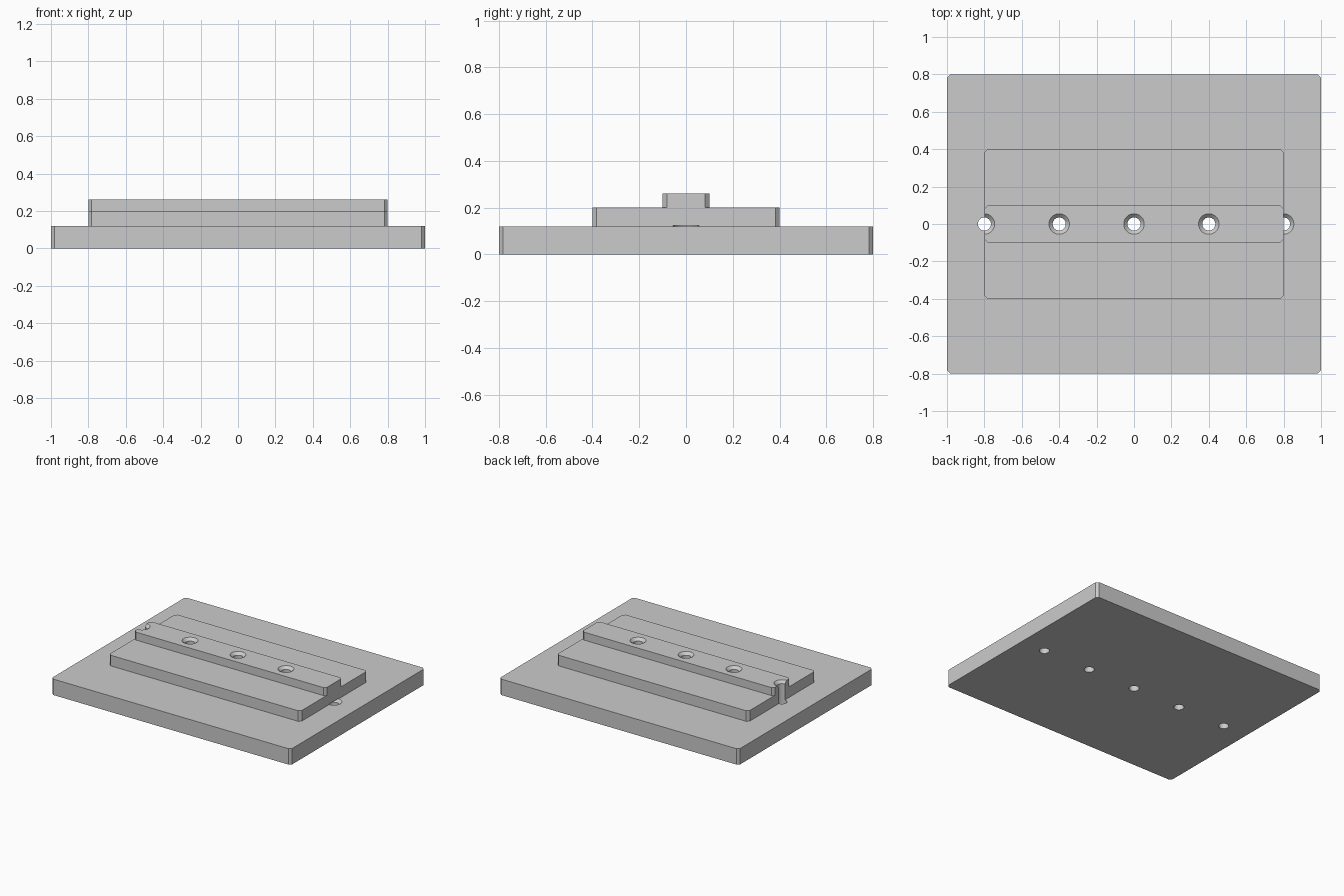
import bpy, bmesh, math

if "Cube" in bpy.data.objects:
    bpy.data.objects.remove(bpy.data.objects["Cube"])

grey = bpy.data.materials.new("light_grey")
grey.diffuse_color = (0.6, 0.6, 0.6, 1)
grey.use_nodes = True
grey.node_tree.nodes["Principled BSDF"].inputs["Base Color"].default_value = grey.diffuse_color

HOLE_R, SINK_R, SINK_D = 0.035, 0.055, 0.02
CORNER = 0.018
SEG = 32


def make_object(name, bm):
    mesh = bpy.data.meshes.new(name)
    bmesh.ops.recalc_face_normals(bm, faces=bm.faces)
    bm.to_mesh(mesh)
    bm.free()
    obj = bpy.data.objects.new(name, mesh)
    bpy.context.collection.objects.link(obj)
    mesh.materials.append(grey)
    return obj


def plate(name, hx, hy, z0, z1):
    """Block with its four upright corners cut off."""
    c = CORNER
    outline = [(hx - c, -hy), (hx, -hy + c), (hx, hy - c), (hx - c, hy),
               (-hx + c, hy), (-hx, hy - c), (-hx, -hy + c), (-hx + c, -hy)]
    bm = bmesh.new()
    face = bm.faces.new([bm.verts.new((x, y, z0)) for x, y in outline])
    ext = bmesh.ops.extrude_face_region(bm, geom=[face])
    top = [v for v in ext["geom"] if isinstance(v, bmesh.types.BMVert)]
    bmesh.ops.translate(bm, verts=top, vec=(0, 0, z1 - z0))
    return make_object(name, bm)


def add_drill(bm, x, profile):
    """Revolve a bottom-to-top list of (radius, z) into a closed cutter."""
    rings = []
    for r, z in profile:
        angles = [(i + 0.5) * math.tau / SEG for i in range(SEG)]
        rings.append([bm.verts.new((x + r * math.cos(a), r * math.sin(a), z))
                      for a in angles])
    for lo, hi in zip(rings, rings[1:]):
        for i in range(SEG):
            j = (i + 1) % SEG
            bm.faces.new((lo[i], lo[j], hi[j], hi[i]))
    bm.faces.new(rings[0][::-1])
    bm.faces.new(rings[-1])


def drill(obj, holes):
    """Cut every (x, profile) hole out of the part."""
    bm = bmesh.new()
    for x, profile in holes:
        add_drill(bm, x, profile)
    cutter = make_object(obj.name + "_cutter", bm)
    cutter.hide_render = True
    mod = obj.modifiers.new("holes", 'BOOLEAN')
    mod.operation = 'DIFFERENCE'
    mod.solver = 'EXACT'
    mod.object = cutter
    bpy.context.view_layer.objects.active = obj
    bpy.ops.object.modifier_apply(modifier=mod.name)
    bpy.data.objects.remove(cutter, do_unlink=True)
    obj.select_set(True)
    bpy.ops.object.shade_smooth_by_angle(angle=math.radians(25))
    obj.select_set(False)


def straight(z0, z1, r=HOLE_R):
    return [(r, z0 - 0.02), (r, z1 + 0.02)]


def countersunk(z0, z1):
    return [(HOLE_R, z0 - 0.02), (HOLE_R, z1 - SINK_D),
            (SINK_R, z1), (SINK_R, z1 + 0.02)]


rail_holes = [-0.8, -0.4, 0.0, 0.4]

# Base plate: straight holes, the end one countersunk at its own surface
base = plate("base_plate", 1.0, 0.8, 0.0, 0.12)
drill(base, [(x, straight(0, 0.12)) for x in rail_holes]
      + [(0.8, countersunk(0, 0.12))])

# Middle step, with a shallow notch above the end countersink
step = plate("middle_step", 0.8, 0.4, 0.12, 0.20)
drill(step, [(x, straight(0.12, 0.20)) for x in rail_holes]
      + [(0.8, [(SINK_R, 0.10), (SINK_R, 0.124)])])

# Top rail with countersunk holes
rail = plate("top_rail", 0.8, 0.1, 0.20, 0.26)
drill(rail, [(x, countersunk(0.20, 0.26)) for x in rail_holes])
